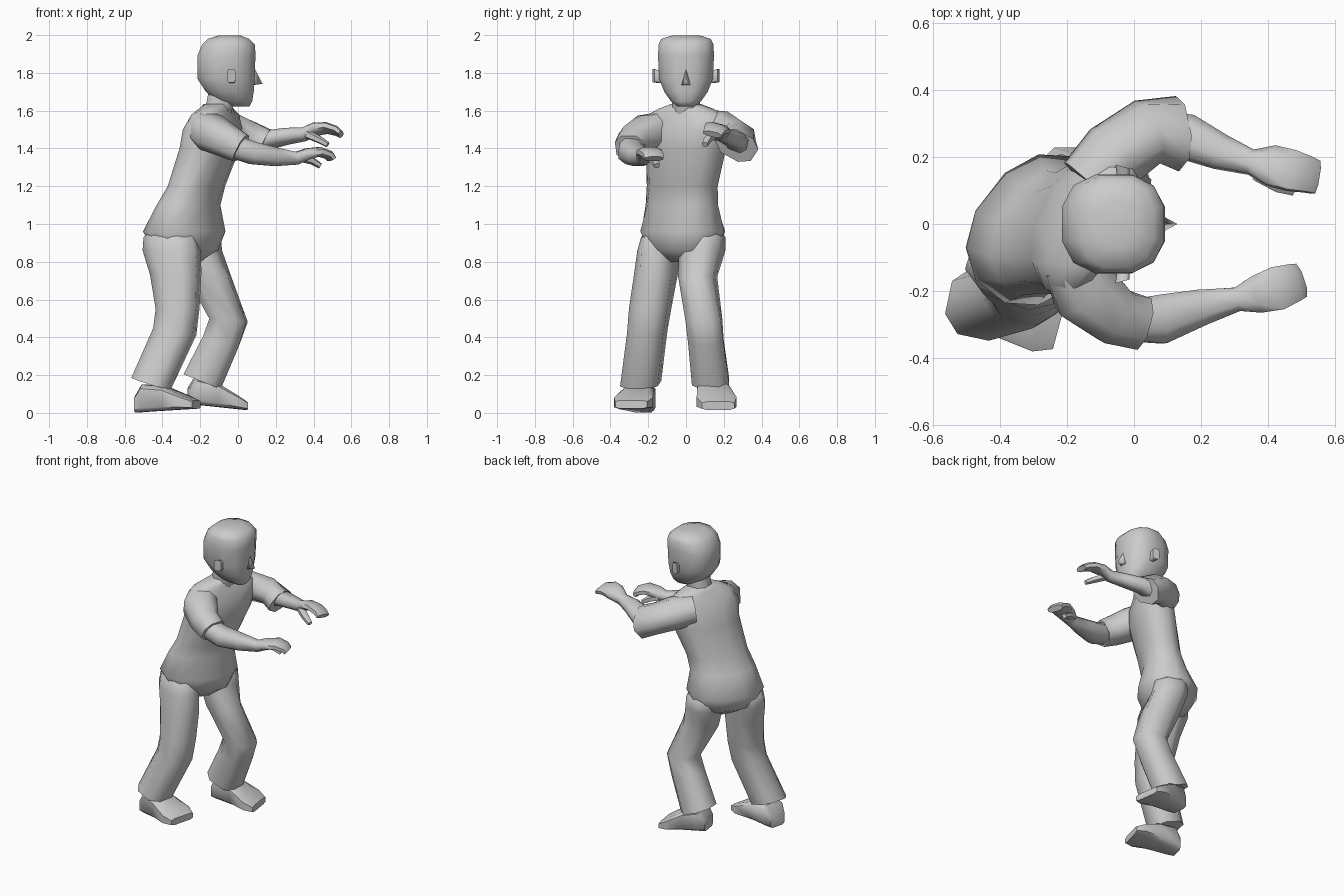
import bpy, bmesh
from math import sin, cos, pi, radians, copysign
from mathutils import Vector


def loft(name, rings, n=10, square=0.8, angle=65):
    """Skin rings of (centre, half-axis vector A, half-axis vector B) and cap the ends."""
    bm = bmesh.new()
    loops = []
    for c, a, b in rings:
        loop = []
        for i in range(n):
            t = 2 * pi * (i + 0.5) / n
            u = copysign(abs(cos(t)) ** square, cos(t))
            v = copysign(abs(sin(t)) ** square, sin(t))
            loop.append(bm.verts.new(c + a * u + b * v))
        loops.append(loop)
    for p, q in zip(loops, loops[1:]):
        for i in range(n):
            j = (i + 1) % n
            bm.faces.new((p[i], p[j], q[j], q[i]))
    bm.faces.new(loops[0])
    bm.faces.new(loops[-1])
    return finish(name, bm, angle)


def finish(name, bm, angle):
    bmesh.ops.recalc_face_normals(bm, faces=bm.faces)
    me = bpy.data.meshes.new(name)
    bm.to_mesh(me)
    bm.free()
    ob = bpy.data.objects.new(name, me)
    bpy.context.collection.objects.link(ob)
    bpy.ops.object.select_all(action='DESELECT')
    ob.select_set(True)
    bpy.context.view_layer.objects.active = ob
    bpy.ops.object.shade_smooth_by_angle(angle=radians(angle))
    return ob


def level(x, y, z, depth, width, yaw=0, pitch=0):
    """Roughly horizontal ring: depth along the facing direction, width across."""
    w, p = radians(yaw), radians(pitch)
    fwd = Vector((cos(w) * cos(p), sin(w) * cos(p), -sin(p)))
    side = Vector((-sin(w), cos(w), 0))
    return Vector((x, y, z)), fwd * depth, side * width


def along(path, roll=0):
    """Rings square to a path of (x, y, z, half width, half thickness)."""
    pts = [Vector(p[:3]) for p in path]
    out = []
    for i, p in enumerate(path):
        t = (pts[min(i + 1, len(pts) - 1)] - pts[max(i - 1, 0)]).normalized()
        side = Vector((0, 0, 1)).cross(t).normalized()
        up = t.cross(side)
        r = radians(roll)
        a = side * cos(r) + up * sin(r)
        b = up * cos(r) - side * sin(r)
        out.append((pts[i], a * p[3], b * p[4]))
    return out


# Torso: turned pelvis rising to forward-leaning shoulders
loft("torso", [
    level(-0.26, -0.02, 0.80, 0.06, 0.09, -38),
    level(-0.275, -0.02, 0.86, 0.145, 0.19, -38),
    level(-0.285, -0.017, 0.96, 0.19, 0.242, -38),
    level(-0.262, -0.022, 1.10, 0.14, 0.208, -33),
    level(-0.22, -0.02, 1.20, 0.13, 0.198, -28),
    level(-0.15, 0.0, 1.40, 0.137, 0.222, -25),
    level(-0.135, 0.0, 1.50, 0.125, 0.24, -25),
    level(-0.12, 0.0, 1.58, 0.09, 0.215, -25),
    level(-0.115, 0.0, 1.61, 0.08, 0.15, -20),
    level(-0.11, 0.0, 1.635, 0.07, 0.08, -15),
], n=12, square=0.9)

# Trouser legs with flared, tilted hems, tops buried in the pelvis
loft("right_trouser_leg", [
    level(-0.33, -0.09, 1.00, 0.09, 0.07, -25),
    level(-0.355, -0.125, 0.93, 0.147, 0.10, -22),
    level(-0.35, -0.14, 0.86, 0.157, 0.105, -20),
    level(-0.33, -0.16, 0.73, 0.135, 0.11, -15),
    level(-0.32, -0.19, 0.55, 0.115, 0.11, -12),
    level(-0.335, -0.205, 0.43, 0.115, 0.105, -12, 10),
    level(-0.46, -0.24, 0.155, 0.108, 0.108, -12, 17),
], n=8)
loft("left_trouser_leg", [
    level(-0.24, 0.06, 1.00, 0.07, 0.08, -25),
    level(-0.21, 0.09, 0.93, 0.115, 0.115, -22),
    level(-0.205, 0.085, 0.86, 0.115, 0.12, -20),
    level(-0.155, 0.062, 0.72, 0.12, 0.1, -12),
    level(-0.05, 0.095, 0.49, 0.105, 0.1, -5, 5),
    level(-0.09, 0.105, 0.38, 0.105, 0.1, 0, 15),
    level(-0.19, 0.13, 0.165, 0.113, 0.105, 0, 22),
], n=8)


def shoe(name, heel, toe, yaw):
    """Shoe from heel to toe: flat sole, high ankle, low broad toe."""
    heel, toe = Vector(heel), Vector(toe)
    side = Vector((-sin(radians(yaw)), cos(radians(yaw)), 0))
    rings = []
    for f, w, h in ((0, 0.06, 0.09), (0.12, 0.075, 0.15), (0.48, 0.09, 0.13),
                    (0.82, 0.11, 0.075), (1, 0.09, 0.045)):
        c = heel.lerp(toe, f) + Vector((0, 0, h / 2))
        rings.append((c, side * w, Vector((0, 0, h / 2))))
    loft(name, rings, n=8, square=0.4, angle=50)


shoe("right_shoe", (-0.535, -0.225, 0.0), (-0.22, -0.29, 0.022), -15)
shoe("left_shoe", (-0.26, 0.125, 0.045), (0.04, 0.17, 0.015), 8)

# Short sleeves
loft("right_sleeve", along([
    (-0.19, -0.11, 1.51, 0.09, 0.09),
    (-0.145, -0.20, 1.485, 0.11, 0.10),
    (-0.06, -0.275, 1.44, 0.09, 0.09),
    (0.015, -0.295, 1.40, 0.085, 0.08)]), n=8)
loft("left_sleeve", along([
    (-0.14, 0.12, 1.51, 0.09, 0.09),
    (-0.06, 0.205, 1.50, 0.105, 0.09),
    (0.04, 0.275, 1.46, 0.10, 0.088),
    (0.13, 0.27, 1.415, 0.115, 0.085)], roll=-32), n=8)

# Forearms running into palms and drooping fingers
loft("right_forearm_and_hand", along([
    (-0.01, -0.29, 1.405, 0.065, 0.065),
    (0.08, -0.285, 1.375, 0.078, 0.063),
    (0.20, -0.25, 1.355, 0.058, 0.052),
    (0.31, -0.225, 1.348, 0.038, 0.036),
    (0.37, -0.21, 1.372, 0.06, 0.031),
    (0.43, -0.192, 1.383, 0.07, 0.026),
    (0.48, -0.175, 1.365, 0.06, 0.024),
    (0.495, -0.17, 1.345, 0.055, 0.02)]), n=8)
loft("left_forearm_and_hand", along([
    (0.07, 0.275, 1.43, 0.065, 0.06),
    (0.16, 0.26, 1.445, 0.07, 0.047),
    (0.26, 0.215, 1.465, 0.054, 0.042),
    (0.35, 0.185, 1.475, 0.038, 0.036),
    (0.41, 0.175, 1.502, 0.064, 0.031),
    (0.47, 0.16, 1.508, 0.066, 0.026),
    (0.52, 0.148, 1.493, 0.058, 0.023),
    (0.545, 0.14, 1.475, 0.054, 0.018)], roll=-15), n=8)

# Thumbs
for name, path in {
    "right_thumb": [(0.34, -0.19, 1.35, 0.025, 0.024), (0.39, -0.165, 1.335, 0.022, 0.02),
                    (0.435, -0.155, 1.308, 0.016, 0.015)],
    "left_thumb": [(0.37, 0.15, 1.475, 0.025, 0.024), (0.43, 0.115, 1.447, 0.022, 0.02),
                   (0.475, 0.1, 1.42, 0.016, 0.015)],
}.items():
    loft(name, along(path), n=6)

# Neck
loft("neck", [level(-0.115, 0, 1.56, 0.075, 0.075), level(-0.08, 0, 1.70, 0.08, 0.08)], n=8)

# Head: (z, back x, front x, half width)
loft("head", [level((b + f) / 2, 0, z, (f - b) / 2 * 1.03, w * 1.03) for z, b, f, w in (
    (1.622, -0.03, 0.06, 0.045), (1.65, -0.12, 0.075, 0.08), (1.70, -0.17, 0.083, 0.115),
    (1.77, -0.215, 0.088, 0.142), (1.89, -0.215, 0.092, 0.148), (1.95, -0.19, 0.09, 0.145),
    (1.98, -0.16, 0.06, 0.13), (1.999, -0.10, 0.01, 0.07))], n=12)

# Nose: a narrow wedge from brow to lowered tip
bm = bmesh.new()
v = [bm.verts.new(p) for p in ((0.08, 0, 1.84), (0.078, -0.028, 1.735), (0.078, 0.028, 1.735),
                               (0.13, 0, 1.742))]
for f in ((0, 1, 3), (0, 3, 2), (1, 2, 3), (0, 2, 1)):
    bm.faces.new([v[i] for i in f])
finish("nose", bm, 110)

# Ears, one each side
for side, s in (("left", 1), ("right", -1)):
    loft(side + "_ear", [
        (Vector((-0.03, s * 0.12, 1.775)), Vector((0.018, 0, 0)), Vector((0, 0, 0.03))),
        (Vector((-0.035, s * 0.172, 1.785)), Vector((0.022, s * -0.006, 0)), Vector((0, 0, 0.038)))],
        n=8, square=0.5)
